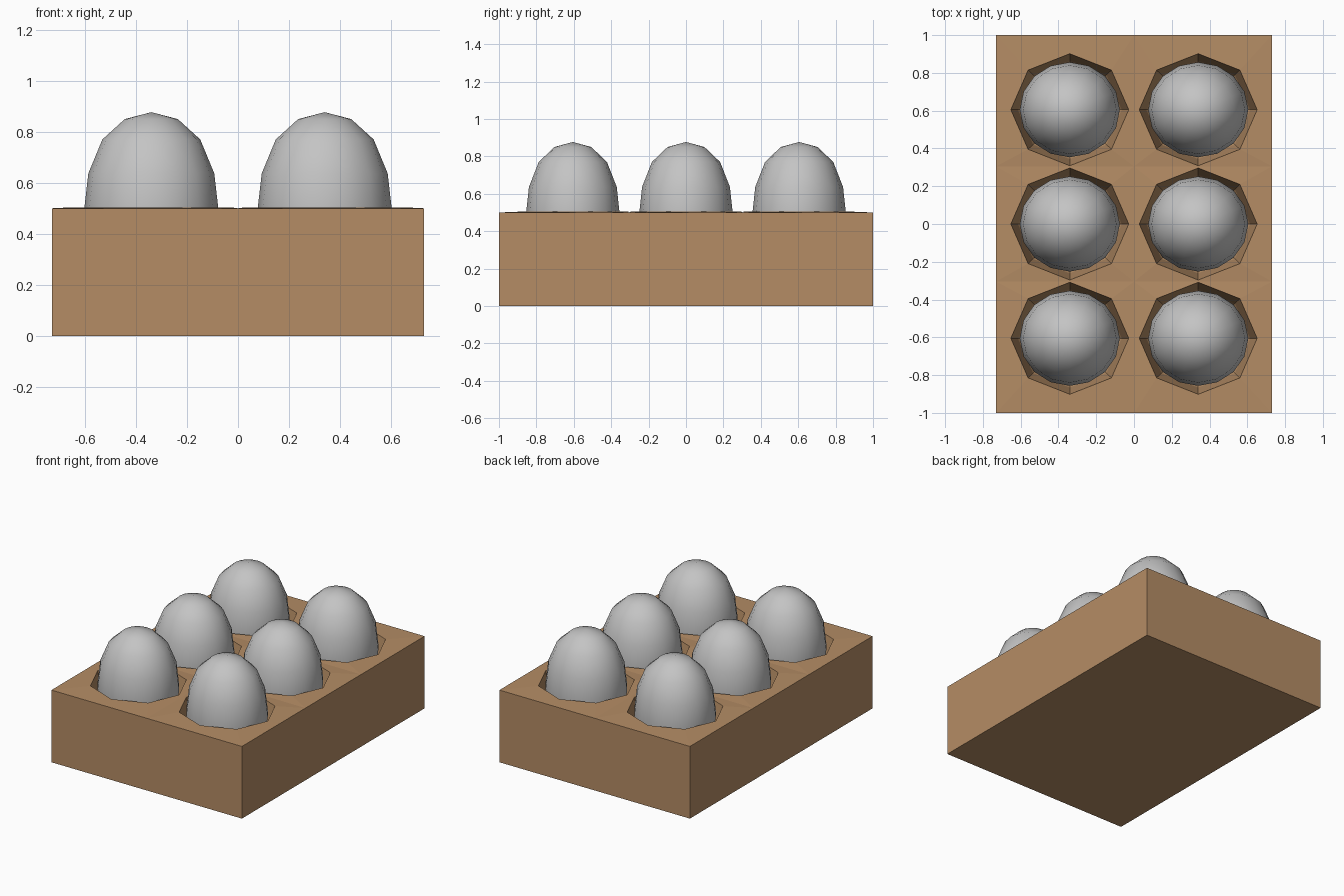
import bpy, bmesh, math

if "Cube" in bpy.data.objects:
    bpy.data.objects.remove(bpy.data.objects["Cube"])

XS, YS = (-0.34, 0.34), (-0.605, 0.0, 0.605)      # egg and cup centres
XB, YB = (-0.73, 0.0, 0.73), (-1.0, -0.305, 0.305, 1.0)  # cell borders
Y_SQUASH = 0.95


def material(name, rgb):
    m = bpy.data.materials.new(name)
    m.diffuse_color = (*rgb, 1)
    m.use_nodes = True
    m.node_tree.nodes["Principled BSDF"].inputs["Base Color"].default_value = m.diffuse_color
    return m


def ring(bm, cx, cy, r, z, n):
    return [bm.verts.new((cx + r * math.cos(2 * math.pi * k / n),
                          cy + r * Y_SQUASH * math.sin(2 * math.pi * k / n), z))
            for k in range(n)]


def bridge(bm, a, b):
    n = len(a)
    for k in range(n):
        bm.faces.new((a[k], a[(k + 1) % n], b[(k + 1) % n], b[k]))


def finish(bm, name, mat):
    bmesh.ops.recalc_face_normals(bm, faces=bm.faces)
    me = bpy.data.meshes.new(name)
    bm.to_mesh(me)
    bm.free()
    me.materials.append(mat)
    ob = bpy.data.objects.new(name, me)
    bpy.context.collection.objects.link(ob)
    return ob


cardboard = material("cardboard brown", (0.46, 0.265, 0.13))
shell = material("egg grey", (0.55, 0.55, 0.55))

# Tray: each cell is a square frame around an eight-sided tapering cup
bm = bmesh.new()
for i, cx in enumerate(XS):
    for j, cy in enumerate(YS):
        x0, x1, y0, y1 = XB[i], XB[i + 1], YB[j], YB[j + 1]
        border = [(x1, cy), (x1, y1), (cx, y1), (x0, y1),
                  (x0, cy), (x0, y0), (cx, y0), (x1, y0)]
        prev = [bm.verts.new((x, y, 0.5)) for x, y in border]
        for r, z in ((0.312, 0.504), (0.275, 0.30), (0.19, 0.13)):
            cur = ring(bm, cx, cy, r, z, 8)
            bridge(bm, prev, cur)
            prev = cur
        bm.faces.new(prev)
bmesh.ops.remove_doubles(bm, verts=bm.verts, dist=0.0005)
# Outer walls and base
rim = [e for e in bm.edges if e.is_boundary]
out = bmesh.ops.extrude_edge_only(bm, edges=rim)["geom"]
for v in out:
    if isinstance(v, bmesh.types.BMVert):
        v.co.z = 0
bmesh.ops.contextual_create(bm, geom=[e for e in out if isinstance(e, bmesh.types.BMEdge)])
finish(bm, "egg_tray", cardboard)

# Eggs: smooth turned profile (radius, height)
PROFILE = ((0.104, 0.85), (0.192, 0.77), (0.247, 0.637), (0.265, 0.48),
           (0.245, 0.33), (0.188, 0.20), (0.10, 0.12))
SIDES = 16
for i, cx in enumerate(XS):
    for j, cy in enumerate(YS):
        bm = bmesh.new()
        rings = [ring(bm, cx, cy, r, z, SIDES) for r, z in PROFILE]
        for a, b in zip(rings, rings[1:]):
            bridge(bm, a, b)
        for loop, z in ((rings[0], 0.877), (rings[-1], 0.095)):
            tip = bm.verts.new((cx, cy, z))
            for k in range(SIDES):
                bm.faces.new((loop[k], loop[(k + 1) % SIDES], tip))
        for f in bm.faces:
            f.smooth = True
        finish(bm, f"egg_{i + 1}_{j + 1}", shell)
